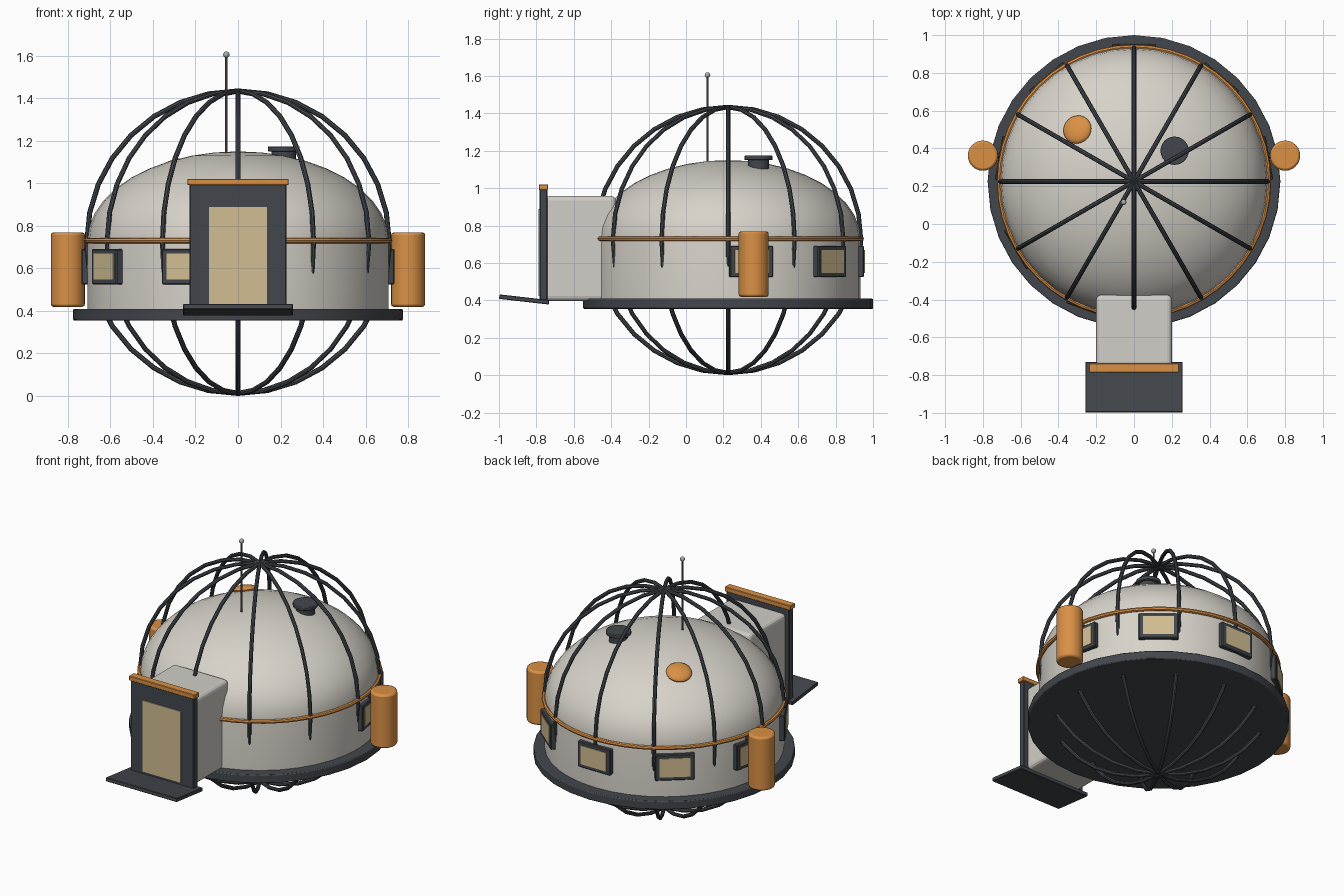
import bpy, bmesh, math
from mathutils import Matrix, Vector

if "Cube" in bpy.data.objects:
    bpy.data.objects.remove(bpy.data.objects["Cube"])

CY = 0.225  # y of the dome axis


def material(name, rgb):
    m = bpy.data.materials.new(name)
    m.diffuse_color = (*rgb, 1)
    m.use_nodes = True
    m.node_tree.nodes["Principled BSDF"].inputs["Base Color"].default_value = m.diffuse_color
    return m


SHELL = material("shell_white", (0.68, 0.65, 0.59))
PORCH = material("porch_grey_white", (0.64, 0.62, 0.57))
DARK = material("dark_steel", (0.055, 0.063, 0.073))
ORANGE = material("orange", (0.70, 0.28, 0.06))
GLOW = material("warm_glass", (0.64, 0.51, 0.29))
METAL = material("light_metal", (0.42, 0.42, 0.42))
MAST = material("mast_grey", (0.13, 0.135, 0.145))


def finish(ob, name, mat, bevel=0, segs=2, smooth=True):
    ob.name = name
    ob.data.materials.append(mat)
    bpy.ops.object.select_all(action='DESELECT')
    ob.select_set(True)
    bpy.context.view_layer.objects.active = ob
    if smooth:
        bpy.ops.object.shade_smooth_by_angle(angle=math.radians(35))
    if bevel:
        b = ob.modifiers.new("bevel", 'BEVEL')
        b.width, b.segments = bevel, segs
    return ob


def box(name, mat, centre, size, rot=(0, 0, 0), bevel=0, segs=2):
    bpy.ops.mesh.primitive_cube_add(size=1, location=centre, rotation=rot)
    ob = bpy.context.object
    ob.data.transform(Matrix.Diagonal((*size, 1)))
    return finish(ob, name, mat, bevel, segs, smooth=False)


def cyl(name, mat, centre, r, depth, n=24, rot=(0, 0, 0), bevel=0):
    bpy.ops.mesh.primitive_cylinder_add(vertices=n, radius=r, depth=depth,
                                        location=centre, rotation=rot)
    return finish(bpy.context.object, name, mat, bevel)


def ring(name, mat, centre, major, minor, n, rot=(0, 0, 0)):
    bpy.ops.mesh.primitive_torus_add(location=centre, rotation=rot, major_radius=major,
                                     minor_radius=minor, major_segments=n, minor_segments=8)
    return finish(bpy.context.object, name, mat)


def lathe(name, mat, profile, n):
    """Spin an (r, z) profile that ends on the axis."""
    bm = bmesh.new()
    rows = [[bm.verts.new((r * math.cos(2 * math.pi * i / n), r * math.sin(2 * math.pi * i / n), z))
             for i in range(n)] for r, z in profile[:-1]]
    tip = bm.verts.new((0, 0, profile[-1][1]))
    for a, b in zip(rows, rows[1:]):
        for i in range(n):
            j = (i + 1) % n
            bm.faces.new((a[i], a[j], b[j], b[i]))
    for i in range(n):
        bm.faces.new((rows[-1][i], rows[-1][(i + 1) % n], tip))
    me = bpy.data.meshes.new(name)
    bm.to_mesh(me)
    bm.free()
    ob = bpy.data.objects.new(name, me)
    ob.location = (0, CY, 0)
    bpy.context.collection.objects.link(ob)
    return finish(ob, name, mat)


# Base plate and domed shell: straight wall, then half ellipse
cyl("base_plate", DARK, (0, CY, 0.382), 0.775, 0.055, 32, bevel=0.006)
profile = [(0.708, 0.40)]
for k in range(11):
    t = math.pi / 2 * k / 10
    profile.append((0.708 * math.cos(t), 0.73 + 0.42 * math.sin(t)))
lathe("dome_shell", SHELL, profile, 40)

# Cage of six full hoops and the belt
for k in range(6):
    ring("cage_hoop", DARK, (0, CY, 0.723), 0.711, 0.012, 32,
         (math.pi / 2, 0, math.radians(30 * k)))
ring("belt_ring", ORANGE, (0, CY, 0.73), 0.713, 0.013, 48)

# Windows around the wall, none on the front right
for deg in (90, 130, 170, 210, 250, 10, 50):
    a = math.radians(deg)
    d = Vector((math.cos(a), math.sin(a), 0))
    o = Vector((0, CY, 0.608))
    box("window_frame", DARK, o + d * 0.705, (0.045, 0.235, 0.168), (0, 0, a), 0.005, 1)
    box("window_pane", GLOW, o + d * 0.7275, (0.007, 0.185, 0.122), (0, 0, a))

# Entrance porch, door, lintel and ramp
box("porch", PORCH, (0, -0.565, 0.678), (0.40, 0.38, 0.56), bevel=0.025, segs=3)
box("door_frame", DARK, (0, -0.762, 0.695), (0.455, 0.042, 0.61), bevel=0.004, segs=1)
box("door_panel", GLOW, (0, -0.784, 0.655), (0.274, 0.008, 0.465))
box("door_lintel", ORANGE, (0, -0.762, 1.006), (0.475, 0.05, 0.03), bevel=0.003, segs=1)
box("entry_ramp", DARK, (0, -0.865, 0.405), (0.515, 0.268, 0.024),
    (math.radians(-6.5), 0, 0), 0.003, 1)

# Side tanks with struts
for s in (-1, 1):
    cyl("side_tank", ORANGE, (s * 0.80, 0.362, 0.594), 0.08, 0.35, 24, bevel=0.012)
    cyl("tank_strut", DARK, (s * 0.715, 0.362, 0.70), 0.013, 0.09, 10, (0, math.pi / 2, 0))

# Roof vent
cyl("vent_pipe", DARK, (0.215, 0.388, 1.11), 0.057, 0.09)
cyl("vent_cap", DARK, (0.215, 0.388, 1.162), 0.075, 0.024, bevel=0.004)

# Roof beacon, a flattened cap lying on the shell
bpy.ops.mesh.primitive_uv_sphere_add(segments=24, ring_count=12, radius=0.077)
beacon = bpy.context.object
beacon.data.transform(Matrix.Diagonal((1, 1, 0.36, 1)))
beacon.location = (-0.30, 0.50, 1.078)
beacon.rotation_euler = Vector((-0.595, 0.546, 1.97)).to_track_quat('Z', 'Y').to_euler()
finish(beacon, "roof_beacon", ORANGE)

# Antenna
cyl("antenna_mast", MAST, (-0.055, 0.115, 1.355), 0.005, 0.49, 8)
bpy.ops.mesh.primitive_uv_sphere_add(segments=12, ring_count=8, radius=0.015,
                                     location=(-0.055, 0.115, 1.605))
finish(bpy.context.object, "antenna_tip", METAL)
